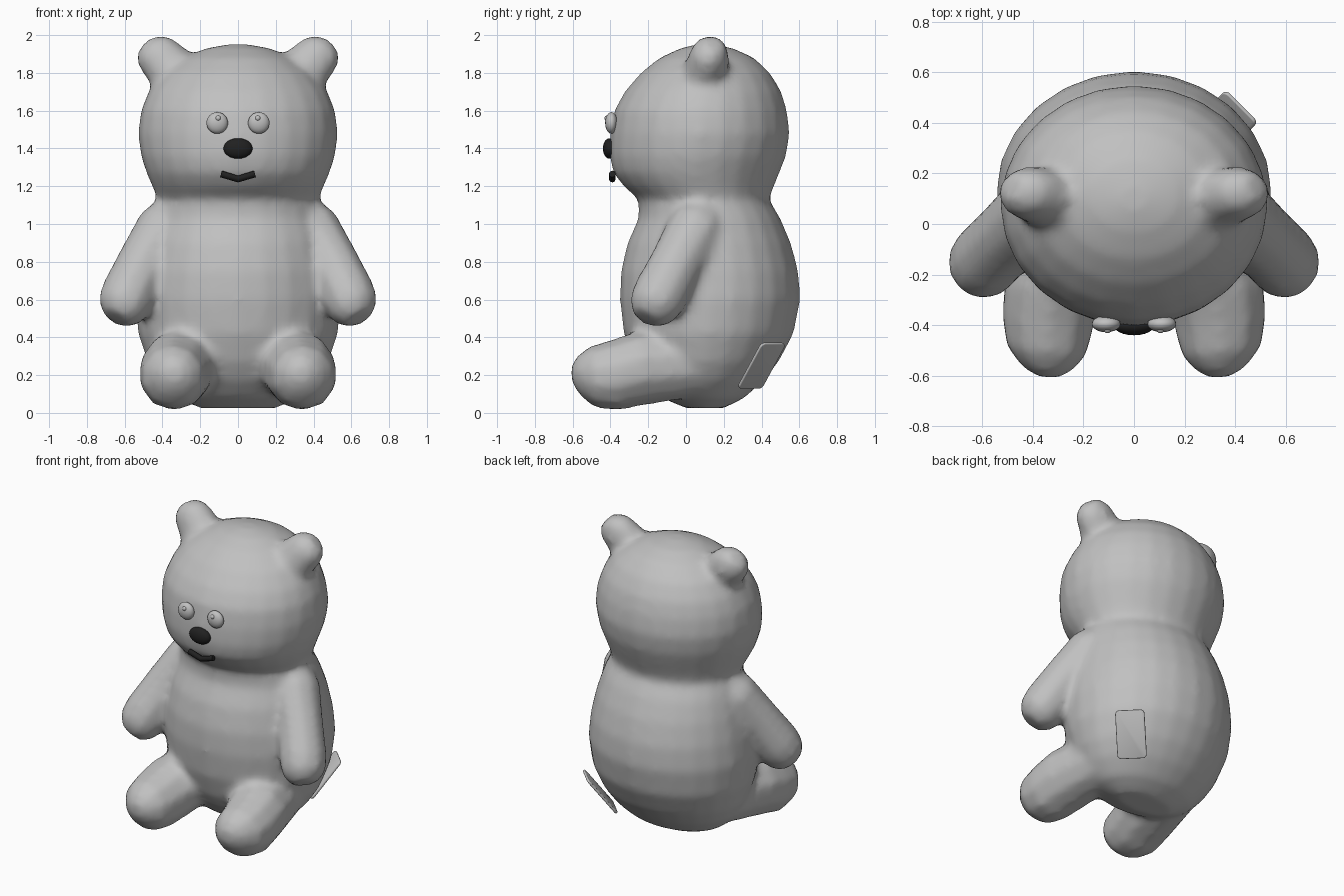
import bpy, bmesh, math
from mathutils import Vector, Matrix

cube = bpy.data.objects.get("Cube")
if cube:
    bpy.data.objects.remove(cube, do_unlink=True)


def material(name, rgb, roughness=0.7):
    m = bpy.data.materials.new(name)
    m.use_nodes = True
    m.diffuse_color = (*rgb, 1)
    bsdf = next(n for n in m.node_tree.nodes if n.type == 'BSDF_PRINCIPLED')
    bsdf.inputs["Base Color"].default_value = (*rgb, 1)
    bsdf.inputs["Roughness"].default_value = roughness
    return m


fur = material("grey plush", (0.53, 0.53, 0.53))
black = material("black felt", (0.015, 0.015, 0.015))


def make_object(name, bm, mat):
    bmesh.ops.recalc_face_normals(bm, faces=bm.faces[:])
    mesh = bpy.data.meshes.new(name)
    bm.to_mesh(mesh)
    bm.free()
    mesh.materials.append(mat)
    for p in mesh.polygons:
        p.use_smooth = True
    obj = bpy.data.objects.new(name, mesh)
    bpy.context.collection.objects.link(obj)
    return obj


def loft(bm, rings, direction, sides):
    """Closed tube through rings of (centre, radius u, radius v)."""
    d = Vector(direction).normalized()
    u = d.cross(Vector((1, 0, 0))).normalized()
    v = d.cross(u)
    loops = []
    for centre, ru, rv in rings:
        c = Vector(centre)
        loops.append([bm.verts.new(c + u * ru * math.cos(a) + v * rv * math.sin(a))
                      for a in (math.tau * i / sides for i in range(sides))])
    for a, b in zip(loops, loops[1:]):
        for i in range(sides):
            j = (i + 1) % sides
            bm.faces.new((a[i], a[j], b[j], b[i]))
    bm.faces.new(loops[0])
    bm.faces.new(loops[-1])


def limb(bm, path, side, squash=1.0, sides=10):
    """Tapered limb along a path of (x, y, z, radius), mirrored by side."""
    pts = [Vector((side * x, y, z)) for x, y, z, r in path]
    rings = [(p, q[3] * squash, q[3]) for p, q in zip(pts, path)]
    loft(bm, rings, pts[-1] - pts[0], sides)


# Torso and head profile: height, front y, back y, half width
profile = [
    (0.025, 0.00, 0.20, 0.20), (0.08, -0.13, 0.31, 0.33), (0.17, -0.22, 0.41, 0.42),
    (0.27, -0.28, 0.49, 0.48), (0.42, -0.33, 0.57, 0.53), (0.60, -0.35, 0.605, 0.545),
    (0.75, -0.345, 0.595, 0.53), (0.90, -0.31, 0.555, 0.50), (1.03, -0.25, 0.50, 0.46),
    (1.13, -0.25, 0.44, 0.425), (1.20, -0.33, 0.465, 0.455), (1.27, -0.385, 0.495, 0.485),
    (1.36, -0.405, 0.53, 0.515), (1.48, -0.40, 0.55, 0.53), (1.60, -0.38, 0.535, 0.515),
    (1.70, -0.325, 0.505, 0.475), (1.80, -0.24, 0.445, 0.40), (1.88, -0.14, 0.36, 0.29),
    (1.93, -0.03, 0.25, 0.17), (1.95, 0.05, 0.15, 0.06),
]
arm = [(0.33, 0.10, 1.05, 0.13), (0.38, 0.06, 0.98, 0.16), (0.50, -0.05, 0.79, 0.145),
       (0.585, -0.14, 0.62, 0.15), (0.62, -0.18, 0.55, 0.135), (0.645, -0.21, 0.50, 0.08)]
leg = [(0.27, 0.10, 0.26, 0.17), (0.32, -0.25, 0.235, 0.20), (0.34, -0.38, 0.20, 0.19),
       (0.345, -0.50, 0.19, 0.165), (0.345, -0.565, 0.195, 0.11), (0.345, -0.605, 0.20, 0.05)]
ear = [(0.29, 0.08, 1.74, 0.15), (0.40, 0.12, 1.87, 0.13), (0.445, 0.13, 1.915, 0.118),
       (0.485, 0.145, 1.955, 0.068)]

# Plush body: overlapping parts fused and softened into one skin
bm = bmesh.new()
loft(bm, [((0, (f + b) / 2, z), (b - f) / 2, w) for z, f, b, w in profile], (0, 0, 1), 24)
for side in (1, -1):
    limb(bm, arm, side)
    limb(bm, leg, side)
    limb(bm, ear, side, squash=0.85)
body = make_object("plush_body", bm, fur)
remesh = body.modifiers.new("Fuse", 'REMESH')
remesh.mode = 'VOXEL'
remesh.voxel_size = 0.025
remesh.use_smooth_shade = True
soften = body.modifiers.new("Soften", 'SMOOTH')
soften.factor = 0.5
soften.iterations = 7


def ellipsoid(name, centre, radii, mat):
    bm = bmesh.new()
    bmesh.ops.create_uvsphere(bm, u_segments=20, v_segments=12, radius=1,
                              matrix=Matrix.Translation(centre) @ Matrix.Diagonal((*radii, 1)))
    return make_object(name, bm, mat)


# Eyes with small raised pupils, and the nose
for side, label in ((1, "left"), (-1, "right")):
    ellipsoid(label + "_eye", (side * 0.11, -0.395, 1.535), (0.057, 0.033, 0.057), fur)
    ellipsoid(label + "_pupil", (side * 0.105, -0.42, 1.56), (0.014, 0.012, 0.014), fur)
ellipsoid("nose", (0, -0.405, 1.40), (0.077, 0.035, 0.054), black)

# Mouth: a shallow V
curve = bpy.data.curves.new("mouth", 'CURVE')
curve.dimensions = '3D'
curve.bevel_depth = 0.018
curve.bevel_resolution = 2
curve.use_fill_caps = True
line = curve.splines.new('POLY')
line.points.add(2)
for p, (x, z) in zip(line.points, ((-0.09, 1.265), (0, 1.238), (0.09, 1.265))):
    p.co = (x, -0.39, z, 1)
curve.materials.append(black)
bpy.context.collection.objects.link(bpy.data.objects.new("mouth", curve))

# Sewn tag low on the back left: a rounded plate
across = Vector((-1, 1, 0)).normalized()
up = Vector((0.13, 0.13, 0.24)).normalized()
normal = across.cross(up)
bm = bmesh.new()
bmesh.ops.create_cube(bm, size=1, matrix=Matrix.Diagonal((0.18, 0.30, 0.016, 1)))
corners = [e for e in bm.edges if abs(e.verts[0].co.z - e.verts[1].co.z) > 0.01]
bmesh.ops.bevel(bm, geom=corners, offset=0.025, segments=4, profile=0.5, affect='EDGES')
frame = Matrix((across, up, normal)).transposed().to_4x4()
bmesh.ops.transform(bm, matrix=Matrix.Translation((0.36, 0.40, 0.25)) @ frame, verts=bm.verts[:])
tag = make_object("tag", bm, fur)
edge = tag.modifiers.new("Rim", 'BEVEL')
edge.width = 0.005
edge.segments = 2
